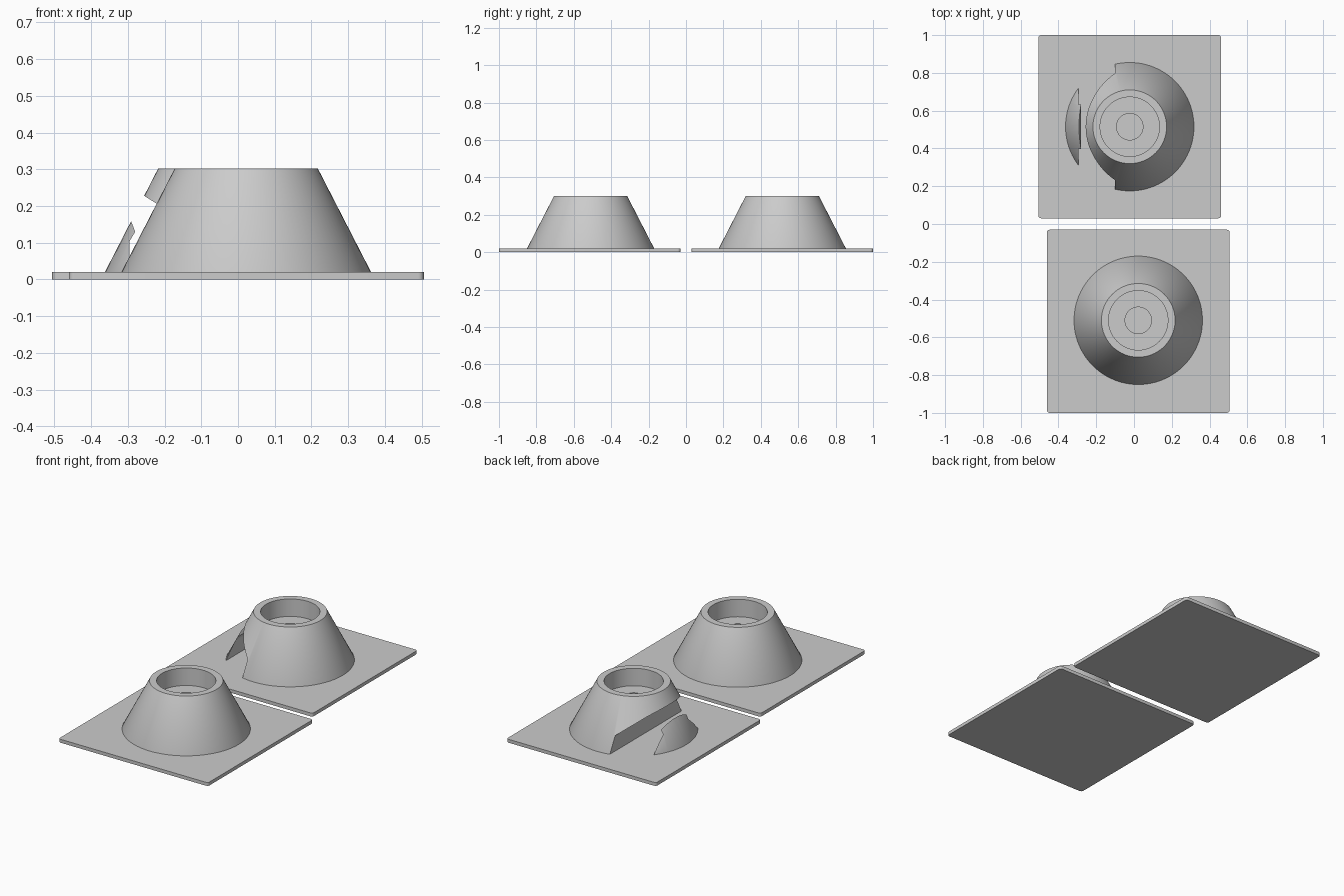
import bpy
import bmesh
import math

if "Cube" in bpy.data.objects:
    bpy.data.objects.remove(bpy.data.objects["Cube"], do_unlink=True)

grey = bpy.data.materials.new("plain_grey")
grey.use_nodes = True
grey.diffuse_color = (0.6, 0.6, 0.6, 1)
grey.node_tree.nodes["Principled BSDF"].inputs["Base Color"].default_value = (0.6, 0.6, 0.6, 1)

PLATE_TOP = 0.02
SIDES = 96


def make_object(name, bm, location=(0, 0, 0)):
    bmesh.ops.recalc_face_normals(bm, faces=bm.faces)
    mesh = bpy.data.meshes.new(name)
    bm.to_mesh(mesh)
    bm.free()
    mesh.materials.append(grey)
    obj = bpy.data.objects.new(name, mesh)
    obj.location = location
    bpy.context.collection.objects.link(obj)
    return obj


def activate(obj):
    bpy.ops.object.select_all(action="DESELECT")
    obj.select_set(True)
    bpy.context.view_layer.objects.active = obj


def smooth(obj):
    activate(obj)
    bpy.ops.object.shade_smooth_by_angle(angle=math.radians(30))


def plate(name, x, y):
    # Flat square with slightly rounded vertical corners
    bm = bmesh.new()
    bmesh.ops.create_cube(bm, size=1)
    bmesh.ops.scale(bm, vec=(0.967, 0.97, PLATE_TOP), verts=bm.verts)
    upright = [e for e in bm.edges if abs(e.verts[0].co.z - e.verts[1].co.z) > 0.01]
    bmesh.ops.bevel(bm, geom=upright, offset=0.015, segments=4, profile=0.5, affect="EDGES")
    smooth(make_object(name, bm, (x, y, PLATE_TOP / 2)))


def holder(name, x, y):
    # Lathed cone with a stepped hole down to the plate
    profile = [(0.34, 0.01), (0.34, PLATE_TOP), (0.195, 0.302), (0.157, 0.302),
               (0.157, 0.2), (0.07, 0.2), (0.07, 0.01)]
    bm = bmesh.new()
    rings = []
    for r, z in profile:
        angles = [math.tau * i / SIDES for i in range(SIDES)]
        rings.append([bm.verts.new((r * math.cos(a), r * math.sin(a), z)) for a in angles])
    for k, ring in enumerate(rings):
        after = rings[(k + 1) % len(rings)]
        for i in range(SIDES):
            j = (i + 1) % SIDES
            bm.faces.new((ring[i], ring[j], after[j], after[i]))
    return make_object(name, bm, (x, y, 0))


def slot_cutter(y):
    # Bent slot, entering the side at a slant and dropping to the plate
    outline = [(-0.1, 0), (-0.1, 0.11), (-0.218, 0.204), (-0.256, 0.228), (-0.4, 0.32),
               (-0.4, 0.22), (-0.291, 0.158), (-0.28, 0.13), (-0.295, 0.105), (-0.295, 0)]
    bm = bmesh.new()
    face = bm.faces.new([bm.verts.new((px, y - 0.5, pz)) for px, pz in outline])
    extruded = bmesh.ops.extrude_face_region(bm, geom=[face], use_keep_orig=True)
    moved = [v for v in extruded["geom"] if isinstance(v, bmesh.types.BMVert)]
    bmesh.ops.translate(bm, vec=(0, 1, 0), verts=moved)
    cutter = make_object("slot_cutter", bm)
    cutter.hide_render = True
    return cutter


# Front unit, whole
plate("front_plate", 0.0225, -0.515)
smooth(holder("front_cone", 0.0225, -0.51))

# Back unit, with the slot cut through its right side
plate("back_plate", -0.0225, 0.515)
back = holder("back_cone", -0.0225, 0.515)
cutter = slot_cutter(0.515)
cut = back.modifiers.new("slot", "BOOLEAN")
cut.operation = "DIFFERENCE"
cut.solver = "EXACT"
cut.object = cutter
activate(back)
bpy.ops.object.modifier_apply(modifier=cut.name)
bpy.data.objects.remove(cutter, do_unlink=True)
smooth(back)
